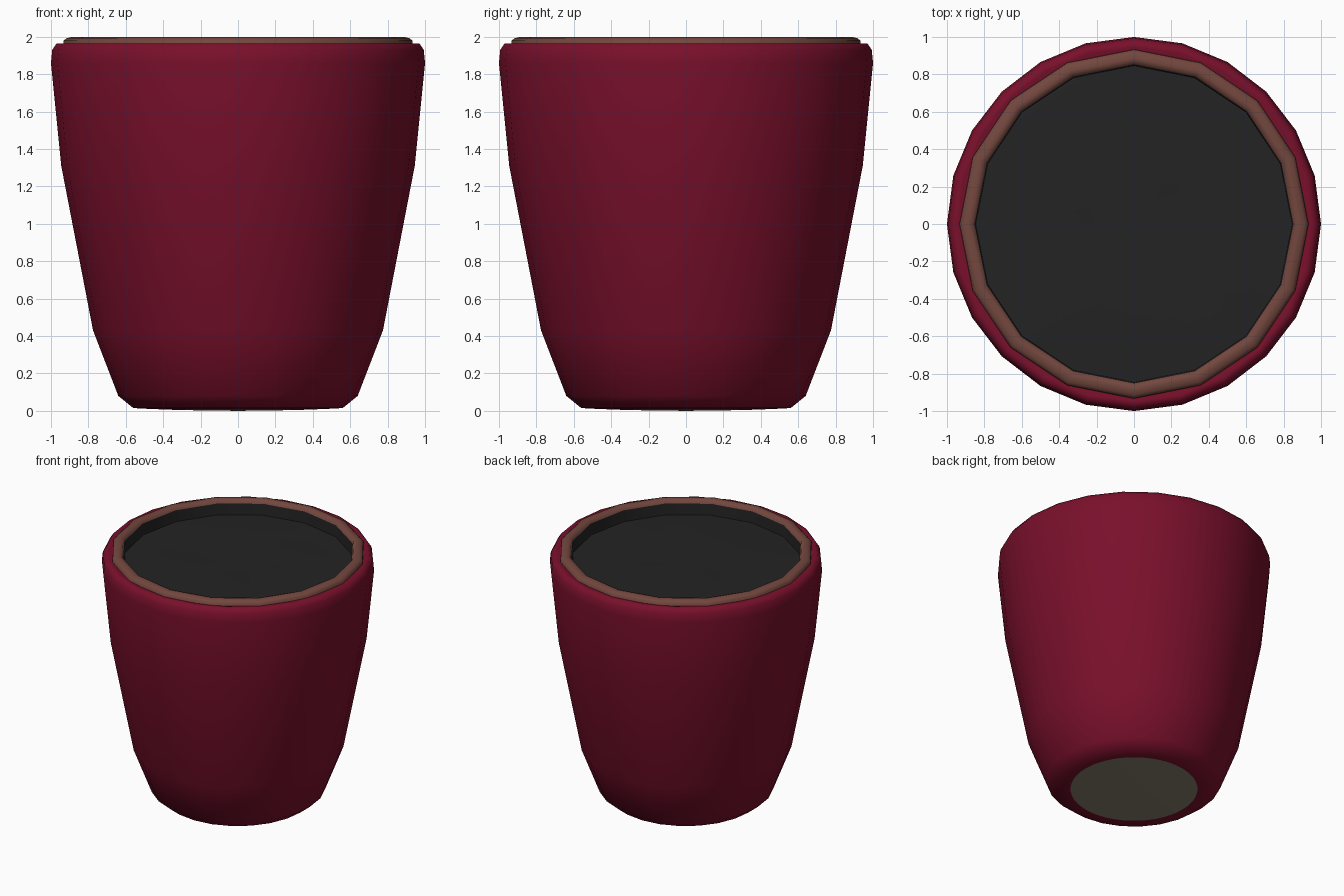
import bpy, bmesh, math, random

if "Cube" in bpy.data.objects:
    bpy.data.objects.remove(bpy.data.objects["Cube"])

random.seed(4)


def material(name, rgb):
    m = bpy.data.materials.new(name)
    m.diffuse_color = (*rgb, 1)
    m.use_nodes = True
    m.node_tree.nodes["Principled BSDF"].inputs["Base Color"].default_value = m.diffuse_color
    return m


RED = material("crimson glaze", (0.19, 0.005, 0.024))
BROWN = material("clay brown", (0.17, 0.063, 0.048))
SOIL = material("dark soil", (0.017, 0.017, 0.017))
BEIGE = material("base beige", (0.24, 0.21, 0.15))


def lathe(name, profile, sides, mat, angle=50, bump=0.0):
    """Revolve (radius, z) points about z; a radius of 0 closes to a point."""
    bm = bmesh.new()
    rings = []
    for r, z in profile:
        if r == 0:
            rings.append([bm.verts.new((0, 0, z))] * sides)
        else:
            rings.append([bm.verts.new((r * math.cos(2 * math.pi * i / sides),
                                        r * math.sin(2 * math.pi * i / sides),
                                        z + (random.uniform(-bump, bump) if r < 0.8 else 0)))
                          for i in range(sides)])
    for a, b in zip(rings, rings[1:]):
        for i in range(sides):
            j = (i + 1) % sides
            bm.faces.new(list(dict.fromkeys((a[i], a[j], b[j], b[i]))))
    me = bpy.data.meshes.new(name)
    bm.to_mesh(me)
    bm.free()
    me.materials.append(mat)
    ob = bpy.data.objects.new(name, me)
    bpy.context.collection.objects.link(ob)
    bpy.ops.object.select_all(action='DESELECT')
    ob.select_set(True)
    bpy.context.view_layer.objects.active = ob
    bpy.ops.object.shade_smooth_by_angle(angle=math.radians(angle))
    return ob


# tapered outer pot, curling in at the lip and under the foot
lathe("pot_body", [(0.465, 0.01), (0.56, 0.015), (0.64, 0.08), (0.775, 0.43),
                   (0.945, 1.31), (1.0, 1.86), (0.993, 1.93), (0.97, 1.965),
                   (0.945, 1.965), (0.89, 1.95)], 24, RED, 60)

# slightly domed base plate
lathe("base_plate", [(0, 0.0), (0.3, 0.004), (0.465, 0.01)], 48, BEIGE)

# rounded inner rim
lathe("rim", [(0.935, 1.94), (0.932, 1.98), (0.915, 1.993), (0.885, 2.0),
              (0.86, 1.993), (0.85, 1.97)], 16, BROWN, 60)

# dark inner wall below the rim, and uneven soil
lathe("inner_wall", [(0.85, 1.97), (0.845, 1.86)], 16, SOIL)
lathe("soil", [(0.85, 1.88), (0.7, 1.885), (0.5, 1.89), (0.25, 1.89), (0, 1.885)],
      16, SOIL, 60, 0.008)
